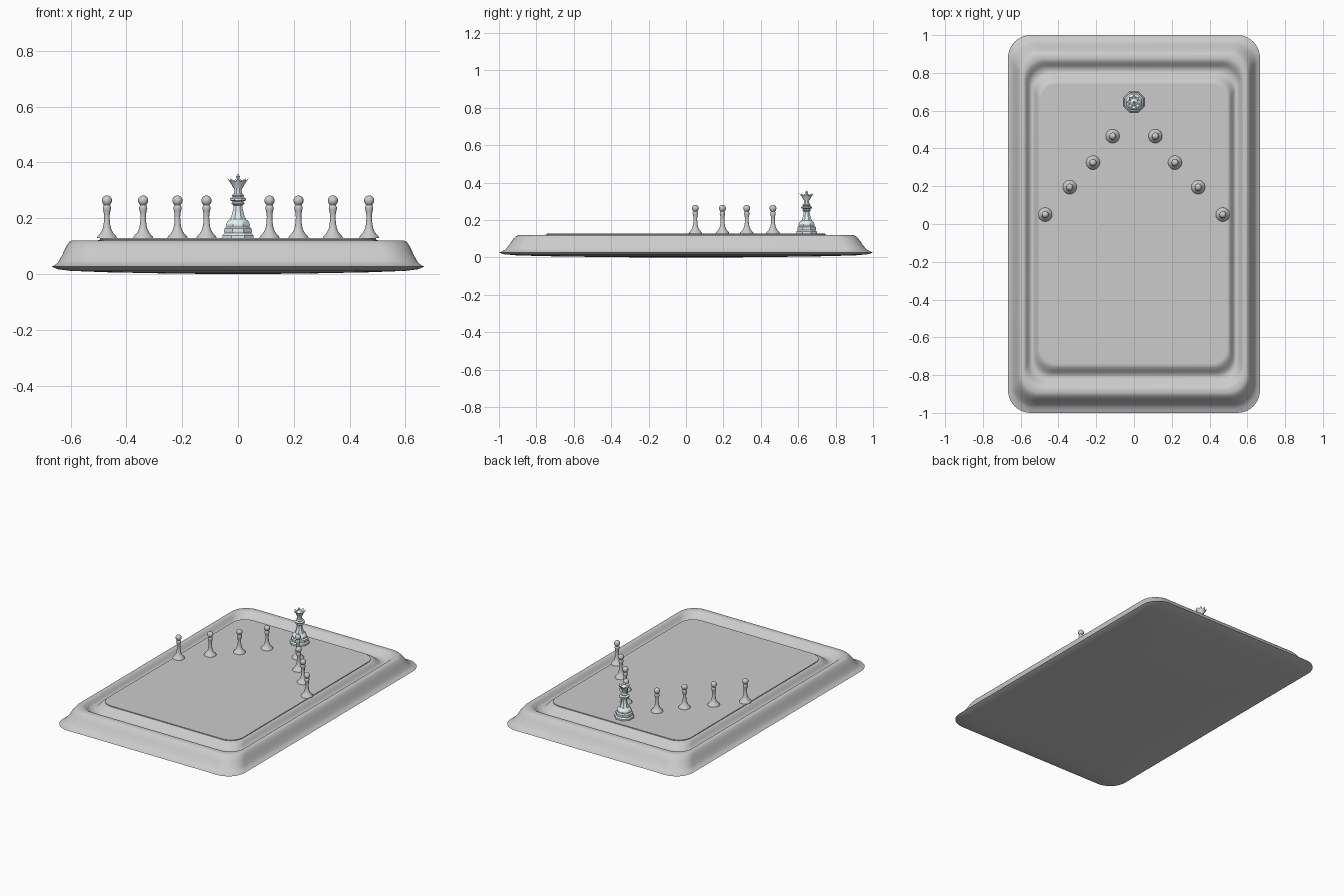
import bpy, bmesh
from math import sin, cos, pi, radians

if "Cube" in bpy.data.objects:
    bpy.data.objects.remove(bpy.data.objects["Cube"])


def finish(name, bm, angle=40, mat=None):
    bmesh.ops.recalc_face_normals(bm, faces=bm.faces[:])
    me = bpy.data.meshes.new(name)
    bm.to_mesh(me)
    bm.free()
    for p in me.polygons:
        p.use_smooth = True
    me.set_sharp_from_angle(angle=radians(angle))
    if mat:
        me.materials.append(mat)
    ob = bpy.data.objects.new(name, me)
    bpy.context.collection.objects.link(ob)
    return ob


def skin(bm, rings, cap_first=True, cap_last=True):
    loops = [[bm.verts.new(p) for p in r] for r in rings]
    for a, b in zip(loops, loops[1:]):
        n = len(a)
        for i in range(n):
            j = (i + 1) % n
            bm.faces.new((a[i], a[j], b[j], b[i]))
    if cap_first:
        bm.faces.new(loops[0])
    if cap_last:
        bm.faces.new(loops[-1])


def circle(r, z, n):
    return [(r * cos(2 * pi * (i + .5) / n), r * sin(2 * pi * (i + .5) / n), z)
            for i in range(n)]


def smooth_profile(pts, steps=4):
    # Catmull-Rom through the profile points
    out = []
    for i in range(len(pts) - 1):
        p0, p1, p2, p3 = (pts[max(i - 1, 0)], pts[i], pts[i + 1],
                          pts[min(i + 2, len(pts) - 1)])
        for k in range(steps):
            t = k / steps
            out.append(tuple(.5 * (2 * b + (c - a) * t + (2 * a - 5 * b + 4 * c - d) * t * t
                                   + (3 * b - a - 3 * c + d) * t ** 3)
                             for a, b, c, d in zip(p0, p1, p2, p3)))
    return out + [pts[-1]]


def rounded_rect(s, z, hx=.667, hy=1.0, r=.12, n=10):
    pts = []
    for q, (sx, sy) in enumerate(((1, 1), (-1, 1), (-1, -1), (1, -1))):
        for k in range(n + 1):
            a = pi / 2 * (q + k / n)
            pts.append((s * (sx * (hx - r) + r * cos(a)),
                        s * (sy * (hy - r) + r * sin(a)), z))
    return pts


# tray: convex underside, flared lip, rim and groove, as scaled outlines
under = [(.15, 0), (.4, .002), (.7, .006), (.9, .011), (.97, .017), (1, .026)]
upper = [(1, .026), (.985, .032), (.965, .044), (.945, .068), (.925, .096), (.907, .114),
         (.89, .12), (.868, .119), (.85, .108), (.83, .091), (.808, .085),
         (.79, .092), (.77, .11), (.755, .12), (.742, .123)]
bm = bmesh.new()
skin(bm, [rounded_rect(s, z) for s, z in under[:-1] + smooth_profile(upper, 3)])
finish("tray", bm, 50)

# flat playing panel
bm = bmesh.new()
skin(bm, [rounded_rect(.742, z) for z in (.118, .128)])
finish("panel", bm, 30)

# pawns
pawn = smooth_profile([(.037, .128), (.034, .135), (.024, .146), (.015, .163), (.0105, .19),
                       (.0105, .215), (.015, .235), (.013, .243), (.011, .247)], 2)
pawn += [(.0185 * sin(a), .263 - .0185 * cos(a)) for a in
         (radians(d) for d in range(45, 180, 15))] + [(.001, .2815)]
half = [(.113, .465), (.217, .325), (.34, .195), (.47, .05)]
bm = bmesh.new()
skin(bm, [circle(r, z, 20) for r, z in pawn])
first = finish("pawn_1", bm, 50)
spots = [(s * x, y) for x, y in half for s in (-1, 1)]
for i, (x, y) in enumerate(spots):
    ob = first if i == 0 else bpy.data.objects.new(f"pawn_{i + 1}", first.data)
    if i:
        bpy.context.collection.objects.link(ob)
    ob.location = (x, y, 0)

# large piece: faceted turned body
pale = bpy.data.materials.new("pale_blue")
pale.diffuse_color = (.76, .86, .87, 1)
pale.use_nodes = True
pale.node_tree.nodes["Principled BSDF"].inputs["Base Color"].default_value = pale.diffuse_color
body = [(.060, .128), (.060, .138), (.052, .146), (.054, .152), (.053, .162), (.045, .168),
        (.046, .178), (.040, .19), (.030, .197), (.024, .212), (.018, .235), (.017, .246),
        (.025, .251), (.025, .255), (.018, .259), (.032, .264), (.032, .270), (.020, .276),
        (.024, .281), (.017, .287), (.014, .30), (.018, .312)]
bm = bmesh.new()
skin(bm, [circle(r, z, 8) for r, z in body])
finish("queen_body", bm, 30, pale).location = (0, .645, 0)


# crown with eight points and a finial
def star(r1, z1, r2, z2):
    return [((r1, r2)[i % 2] * cos(pi * i / 8), (r1, r2)[i % 2] * sin(pi * i / 8), (z1, z2)[i % 2])
            for i in range(16)]


bm = bmesh.new()
skin(bm, [star(.017, .308, .017, .308), star(.024, .322, .022, .320),
          star(.039, .343, .028, .330), star(.022, .330, .021, .328),
          star(.012, .337, .012, .337), star(.005, .344, .005, .344),
          star(.007, .350, .007, .350), star(.001, .358, .001, .358)])
finish("queen_crown", bm, 30, pale).location = (0, .645, 0)
